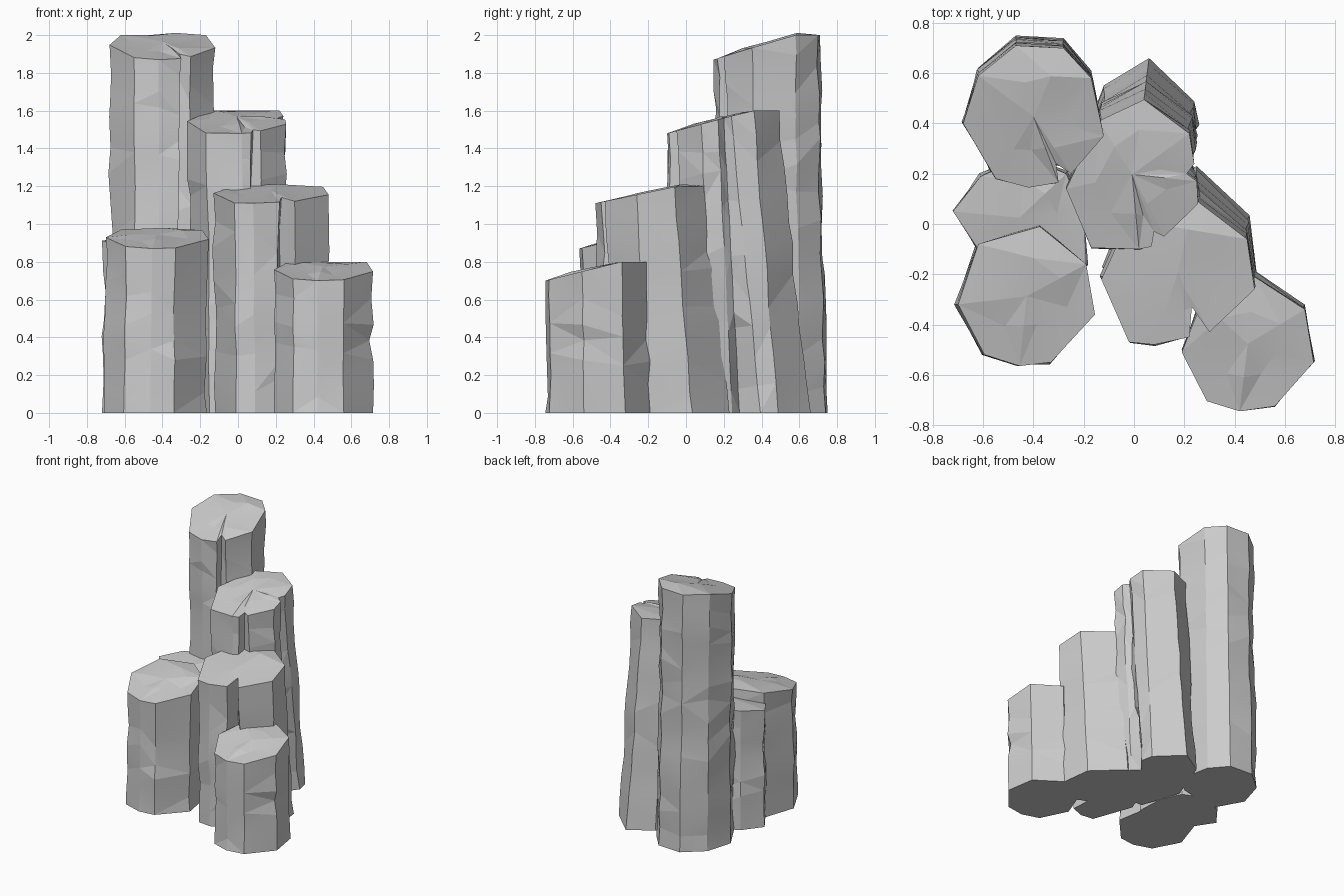
import bpy, bmesh, math, random

if "Cube" in bpy.data.objects:
    bpy.data.objects.remove(bpy.data.objects["Cube"], do_unlink=True)

stone = bpy.data.materials.new("grey stone")
stone.use_nodes = True
grey = (0.60, 0.60, 0.60, 1)
stone.diffuse_color = grey
stone.node_tree.nodes["Principled BSDF"].inputs["Base Color"].default_value = grey
stone.node_tree.nodes["Principled BSDF"].inputs["Roughness"].default_value = 0.9


def column(name, outline, low, high, lean, seed, cracks=()):
    """Prism with weathered sides, a back that spreads towards the foot, and a
    sloped, faceted cap. outline: cap corners seen from above; cracks: indices
    of inward corners."""
    rng = random.Random(seed)
    ys = [p[1] for p in outline]
    cx = (min(p[0] for p in outline) + max(p[0] for p in outline)) / 2
    cy = (min(ys) + max(ys)) / 2
    front, depth = min(ys), max(ys) - min(ys)

    def cap_z(y):
        # Slope rises to the back and levels off there
        return low + (high - low) * min(1, (y - front) / (0.75 * depth))

    bm = bmesh.new()
    levels = max(6, round(high * 7))
    phases = [rng.uniform(0, math.tau) for _ in outline]
    rings = []
    for k in range(levels + 1):
        t = k / levels
        inner = 0 < k < levels
        ring = []
        for i, (x, y) in enumerate(outline):
            # Corners wander in and out as they climb
            wave = 0.008 * math.sin(phases[i] + 9 * t) * math.sin(math.pi * t)
            chip = rng.uniform(-0.014, 0.004) if inner else 0
            size = 1 + (wave + chip) / math.hypot(x - cx, y - cy)
            px = cx + (x - cx) * size + lean[0] * (1 - t)
            py = cy + (y - cy) * size + lean[1] * (1 - t) * (y - front) / depth
            # Cracks bend, and open wider towards the foot
            if i in cracks:
                px += (0.025 * math.sin(phases[i] + 7 * t) - 0.04) * (1 - t)
            elif i + 1 in cracks:
                px -= 0.04 * (1 - t)
            elif i - 1 in cracks:
                py += 0.06 * (1 - t)
            z = t * cap_z(y) + (rng.uniform(-0.04, 0.04) if inner else 0)
            ring.append(bm.verts.new((px, py, z)))
        rings.append(ring)

    # Cap: one inner ring and a centre point
    inner_ring = []
    for x, y in outline:
        s = rng.uniform(0.42, 0.62)
        px, py = cx + (x - cx) * s, cy + (y - cy) * s
        inner_ring.append(bm.verts.new((px, py, cap_z(py) + rng.uniform(-0.006, 0.014))))
    rings.append(inner_ring)
    centre = bm.verts.new((cx, cy, cap_z(cy) + 0.008))

    n = len(outline)
    for a, b in zip(rings, rings[1:]):
        for i in range(n):
            j = (i + 1) % n
            bm.faces.new((a[i], a[j], b[j], b[i]))
    for i in range(n):
        bm.faces.new((inner_ring[i], inner_ring[(i + 1) % n], centre))
    bm.faces.new(rings[0][::-1])
    bmesh.ops.triangulate(bm, faces=[f for f in bm.faces if len(f.verts) == 4])
    bmesh.ops.recalc_face_normals(bm, faces=bm.faces)

    mesh = bpy.data.meshes.new(name)
    bm.to_mesh(mesh)
    bm.free()
    mesh.materials.append(stone)
    obj = bpy.data.objects.new(name, mesh)
    bpy.context.collection.objects.link(obj)
    bpy.ops.object.select_all(action="DESELECT")
    obj.select_set(True)
    bpy.context.view_layer.objects.active = obj
    bpy.ops.object.shade_smooth_by_angle(angle=math.radians(6))


# Stepped row, tallest to shortest
column("tallest_column",
       [(-0.68, 0.40), (-0.55, 0.18), (-0.42, 0.145), (-0.30, 0.165), (-0.31, 0.24),
        (-0.25, 0.20), (-0.12, 0.35), (-0.17, 0.58), (-0.28, 0.70), (-0.47, 0.71), (-0.62, 0.59)],
       1.87, 2.0, (0.0, 0.04), 1, cracks=(4,))
column("second_column",
       [(-0.27, 0.14), (-0.17, -0.095), (0.02, -0.10), (0.07, -0.09), (0.08, -0.03),
        (0.12, -0.05), (0.255, 0.08), (0.25, 0.17), (0.21, 0.20), (0.24, 0.24),
        (0.22, 0.36), (0.04, 0.495), (-0.14, 0.41)],
       1.48, 1.6, (0.02, 0.165), 2, cracks=(4, 8))
column("third_column",
       [(-0.13, -0.22), (-0.02, -0.47), (0.08, -0.48), (0.22, -0.45), (0.23, -0.33),
        (0.30, -0.43), (0.48, -0.26), (0.45, -0.06), (0.24, 0.10), (-0.02, 0.02)],
       1.11, 1.2, (0.01, 0.13), 3, cracks=(4,))
column("shortest_column",
       [(0.19, -0.51), (0.29, -0.705), (0.42, -0.745), (0.56, -0.725), (0.715, -0.55),
        (0.68, -0.34), (0.48, -0.21), (0.27, -0.31)],
       0.70, 0.8, (0.0, 0.025), 4)

# Low pair on the other side
column("front_column",
       [(-0.70, -0.32), (-0.595, -0.52), (-0.455, -0.565), (-0.33, -0.55), (-0.155, -0.36),
        (-0.19, -0.16), (-0.375, -0.01), (-0.62, -0.08)],
       0.87, 0.97, (-0.01, 0.0), 5)
column("middle_column",
       [(-0.72, 0.05), (-0.62, -0.10), (-0.45, -0.22), (-0.19, -0.16), (-0.20, 0.05),
        (-0.27, 0.20), (-0.43, 0.27), (-0.61, 0.19)],
       0.86, 0.93, (0.0, 0.01), 6)
